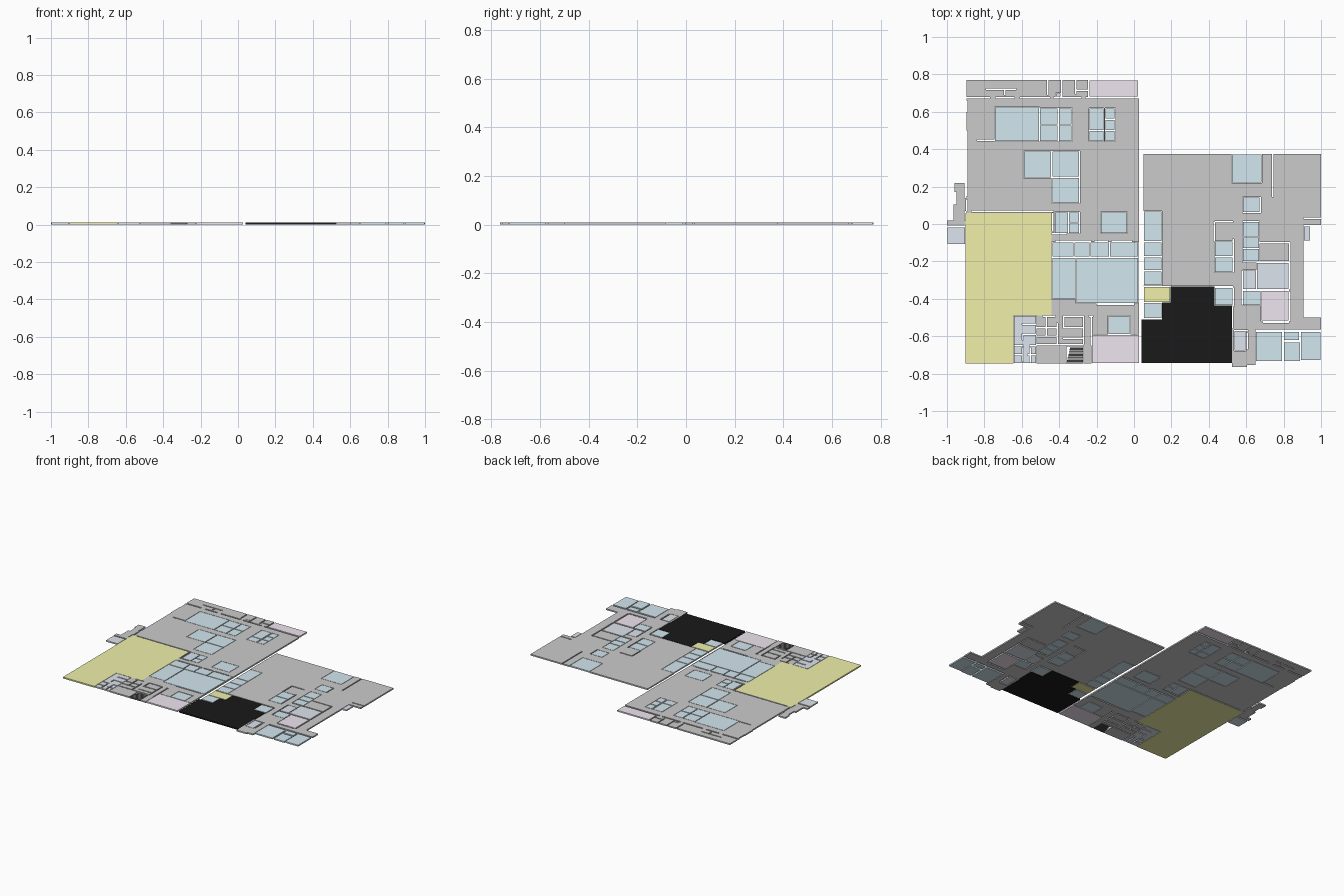
import bpy, bmesh

T = 0.01      # slab thickness
GAP = 0.003   # joint around each room


def material(name, rgb):
    m = bpy.data.materials.new(name)
    m.diffuse_color = (*rgb, 1)
    return m


def make_object(name, bm, mat=None):
    bmesh.ops.recalc_face_normals(bm, faces=bm.faces)
    me = bpy.data.meshes.new(name)
    bm.to_mesh(me)
    bm.free()
    ob = bpy.data.objects.new(name, me)
    bpy.context.collection.objects.link(ob)
    if mat:
        me.materials.append(mat)
    return ob


def slab(name, solid, holes=(), mat=None):
    """Union of rectangles (x0, y0, x1, y1) minus holes, extruded to thickness."""
    rects = list(solid) + list(holes)
    xs = sorted({round(v, 4) for r in rects for v in (r[0], r[2])})
    ys = sorted({round(v, 4) for r in rects for v in (r[1], r[3])})
    inside = lambda x, y, rs: any(r[0] < x < r[2] and r[1] < y < r[3] for r in rs)
    bm = bmesh.new()
    grid = {}

    def vert(i, j):
        if (i, j) not in grid:
            grid[i, j] = bm.verts.new((xs[i], ys[j], 0))
        return grid[i, j]

    for i in range(len(xs) - 1):
        for j in range(len(ys) - 1):
            cx, cy = (xs[i] + xs[i + 1]) / 2, (ys[j] + ys[j + 1]) / 2
            if inside(cx, cy, solid) and not inside(cx, cy, holes):
                bm.faces.new((vert(i, j), vert(i + 1, j), vert(i + 1, j + 1), vert(i, j + 1)))
    ext = bmesh.ops.extrude_face_region(bm, geom=bm.faces[:], use_keep_orig=True)
    top = [g for g in ext["geom"] if isinstance(g, bmesh.types.BMVert)]
    bmesh.ops.translate(bm, verts=top, vec=(0, 0, T))
    return make_object(name, bm, mat)


def inset(r):
    return (r[0] + GAP, r[1] + GAP, r[2] - GAP, r[3] - GAP)


def row(cuts, y0, y1):
    return [(a, y0, b, y1) for a, b in zip(cuts, cuts[1:])]


def column(x0, x1, cuts):
    return [(x0, a, x1, b) for a, b in zip(cuts, cuts[1:])]


def hwall(y, *spans):
    return [(a, y - 0.004, b, y + 0.004) for a, b in spans]


def vwall(x, *spans):
    return [(x - 0.004, a, x + 0.004, b) for a, b in spans]


blue = material("room_blue", (0.65, 0.80, 0.87))
yellow = material("hall_yellow", (0.87, 0.87, 0.40))
pink = material("room_pink", (0.87, 0.79, 0.87))
pale = material("service_blue_grey", (0.73, 0.78, 0.85))
black = material("void_black", (0.01, 0.01, 0.01))
dark = material("stair_dark", (0.12, 0.12, 0.12))

# Left wing rooms
west_blue = [
    (-0.745, 0.44, -0.505, 0.625), (-0.59, 0.245, -0.44, 0.39),
    (-0.425, -0.05, -0.35, 0.065), (-0.18, -0.05, -0.035, 0.065),
    (-0.44, -0.405, -0.31, -0.178), (-0.31, -0.425, 0.025, -0.178),
    (-0.14, -0.59, -0.02, -0.49)]
west_blue += column(-0.505, -0.405, (0.44, 0.53, 0.62)) + column(-0.405, -0.33, (0.44, 0.53, 0.62))
west_blue += column(-0.24, -0.16, (0.44, 0.50, 0.62)) + column(-0.155, -0.10, (0.44, 0.50, 0.56, 0.62))
west_blue += column(-0.44, -0.29, (0.11, 0.25, 0.39)) + column(-0.35, -0.29, (-0.05, 0.005, 0.065))
west_blue += row((-0.44, -0.32, -0.235, -0.13, 0.025), -0.178, -0.095)

west_hall = [(-0.90, -0.745, -0.645, 0.06), (-0.65, -0.49, -0.44, 0.06)]
west_pink = [(-0.24, 0.68, 0.025, 0.77), (-0.228, -0.745, 0.03, -0.59)]
west_pale = [(-1.0, -0.11, -0.90, -0.015), (-0.645, -0.745, -0.522, -0.49),
             (-0.42, 0.68, -0.39, 0.70)]

# Right wing rooms
east_blue = [
    (0.52, 0.22, 0.685, 0.375), (0.58, 0.06, 0.675, 0.145),
    (0.43, -0.435, 0.53, -0.34), (0.58, -0.435, 0.68, -0.355),
    (0.05, -0.505, 0.15, -0.42), (0.65, -0.735, 0.795, -0.575),
    (0.80, -0.735, 0.89, -0.63), (0.80, -0.622, 0.885, -0.575), (0.89, -0.73, 1.0, -0.575)]
east_blue += column(0.05, 0.15, (-0.33, -0.25, -0.175, -0.095, 0.07))
east_blue += column(0.58, 0.67, (-0.20, -0.13, -0.07, 0.015))
east_blue += column(0.43, 0.53, (-0.26, -0.175, -0.09))
east_pink = [(0.68, -0.52, 0.83, -0.355)]
east_pale = [(0.58, -0.35, 0.655, -0.245), (0.655, -0.35, 0.83, -0.205),
             (0.535, -0.68, 0.60, -0.57), (0.905, -0.09, 0.945, -0.01)]
east_yellow = [(0.05, -0.42, 0.195, -0.335)]
void = [(0.195, -0.742, 0.43, -0.335), (0.15, -0.742, 0.525, -0.435), (0.04, -0.742, 0.525, -0.51),
        (0.15, -0.51, 0.20, -0.42)]

# Staircase opening
stair = (-0.36, -0.745, -0.27, -0.655)

# Left wing wall slits
west_walls = hwall(0.067, (-0.87, -0.43)) + hwall(0.447, (-0.84, -0.745))
west_walls += hwall(0.72, (-0.79, -0.63)) + vwall(-0.69, (0.69, 0.72))
west_walls += vwall(-0.462, (0.69, 0.77)) + vwall(-0.385, (0.68, 0.77)) + vwall(-0.312, (0.695, 0.77))
west_walls += hwall(0.715, (-0.312, -0.245)) + vwall(-0.242, (0.68, 0.77))
west_walls += hwall(-0.093, (-0.42, -0.23), (-0.21, -0.14), (-0.12, -0.01))
west_walls += hwall(-0.052, (-0.44, -0.36)) + vwall(-0.434, (-0.04, 0.06)) + hwall(-0.428, (-0.2, 0.0))
west_walls += vwall(-0.895, (0.07, 0.13), (0.15, 0.50), (0.60, 0.66))
west_walls += hwall(-0.492, (-0.49, -0.42), (-0.375, -0.27), (-0.24, -0.22), (-0.14, -0.02))
west_walls += hwall(-0.555, (-0.52, -0.41), (-0.375, -0.27)) + hwall(-0.60, (-0.52, -0.41))
west_walls += hwall(-0.645, (-0.52, -0.27)) + hwall(-0.61, (-0.38, -0.27))
west_walls += vwall(-0.468, (-0.60, -0.49)) + vwall(-0.41, (-0.645, -0.53)) + vwall(-0.375, (-0.56, -0.49))
west_walls += vwall(-0.27, (-0.645, -0.49)) + vwall(-0.228, (-0.65, -0.49))

# Right wing wall slits
east_walls = vwall(0.743, (0.145, 0.375)) + hwall(0.03, (0.905, 1.0)) + hwall(0.012, (0.43, 0.53))
east_walls += vwall(0.43, (-0.09, 0.012)) + vwall(0.53, (-0.26, -0.08), (-0.44, -0.34))
east_walls += hwall(-0.10, (0.67, 0.835)) + vwall(0.833, (-0.35, -0.10), (-0.52, -0.36))
east_walls += hwall(-0.203, (0.58, 0.835)) + hwall(-0.353, (0.58, 0.83)) + vwall(0.58, (-0.43, -0.25))
east_walls += hwall(-0.57, (0.535, 0.61), (0.65, 0.79), (0.83, 1.0)) + vwall(0.605, (-0.67, -0.58))
east_walls += hwall(-0.335, (0.05, 0.53)) + hwall(-0.525, (0.69, 0.83)) + vwall(0.675, (0.06, 0.145))

# Grey floors, with rooms and wall slits cut out
west_floor = [
    (-0.895, 0.06, 0.027, 0.67), (-0.44, -0.49, 0.027, 0.06), (-0.522, -0.745, 0.027, -0.49),
    (-0.895, 0.68, -0.245, 0.77), (-0.77, 0.67, -0.74, 0.68), (-0.64, 0.67, -0.61, 0.68),
    (-0.45, 0.67, -0.43, 0.68), (-0.28, 0.67, -0.26, 0.68),
    (-0.96, 0.17, -0.905, 0.22), (-0.95, 0.10, -0.905, 0.18), (-0.905, 0.07, -0.87, 0.14),
    (-0.965, 0.015, -0.905, 0.105), (-1.0, -0.008, -0.90, 0.02)]
east_floor = [
    (0.05, -0.335, 0.905, 0.375), (0.90, -0.005, 1.0, 0.375), (0.53, -0.565, 0.905, -0.33),
    (0.90, -0.565, 1.0, -0.50), (0.525, -0.755, 0.65, -0.56), (0.525, -0.765, 0.605, -0.75),
    (0.43, -0.44, 0.53, -0.33)]
slab("west_floor", west_floor,
     west_blue + west_hall + west_pink + west_pale + west_walls + [stair])
slab("east_floor", east_floor,
     east_blue + east_pink + east_pale + east_yellow + void + east_walls)

# Coloured room slabs
for name, rects, mat in (
        ("west_blue_rooms", west_blue, blue), ("east_blue_rooms", east_blue, blue),
        ("west_pink_rooms", west_pink, pink), ("east_pink_room", east_pink, pink),
        ("east_yellow_room", east_yellow, yellow), ("east_service_rooms", east_pale, pale)):
    slab(name, [inset(r) for r in rects], (), mat)
slab("west_hall", west_hall, (), yellow)
slab("void_area", void, [(0.43, -0.437, 0.53, -0.33)], black)

# Washroom block with partition slits
partitions = vwall(-0.595, (-0.735, -0.66), (-0.62, -0.59)) + vwall(-0.555, (-0.74, -0.66))
partitions += hwall(-0.59, (-0.60, -0.525)) + hwall(-0.65, (-0.64, -0.59), (-0.56, -0.525))
partitions += hwall(-0.70, (-0.64, -0.59), (-0.57, -0.525)) + hwall(-0.535, (-0.60, -0.525))
slab("west_service_rooms", [inset(r) for r in west_pale], partitions, pale)

# Stair treads
n = 14
step = (stair[3] - stair[1]) / n
treads = [(stair[0] + 0.02 * k / n, stair[1] + k * step, stair[2] - 0.003, stair[1] + (k + 0.8) * step)
          for k in range(n)]
slab("stair_treads", treads, (), dark)
